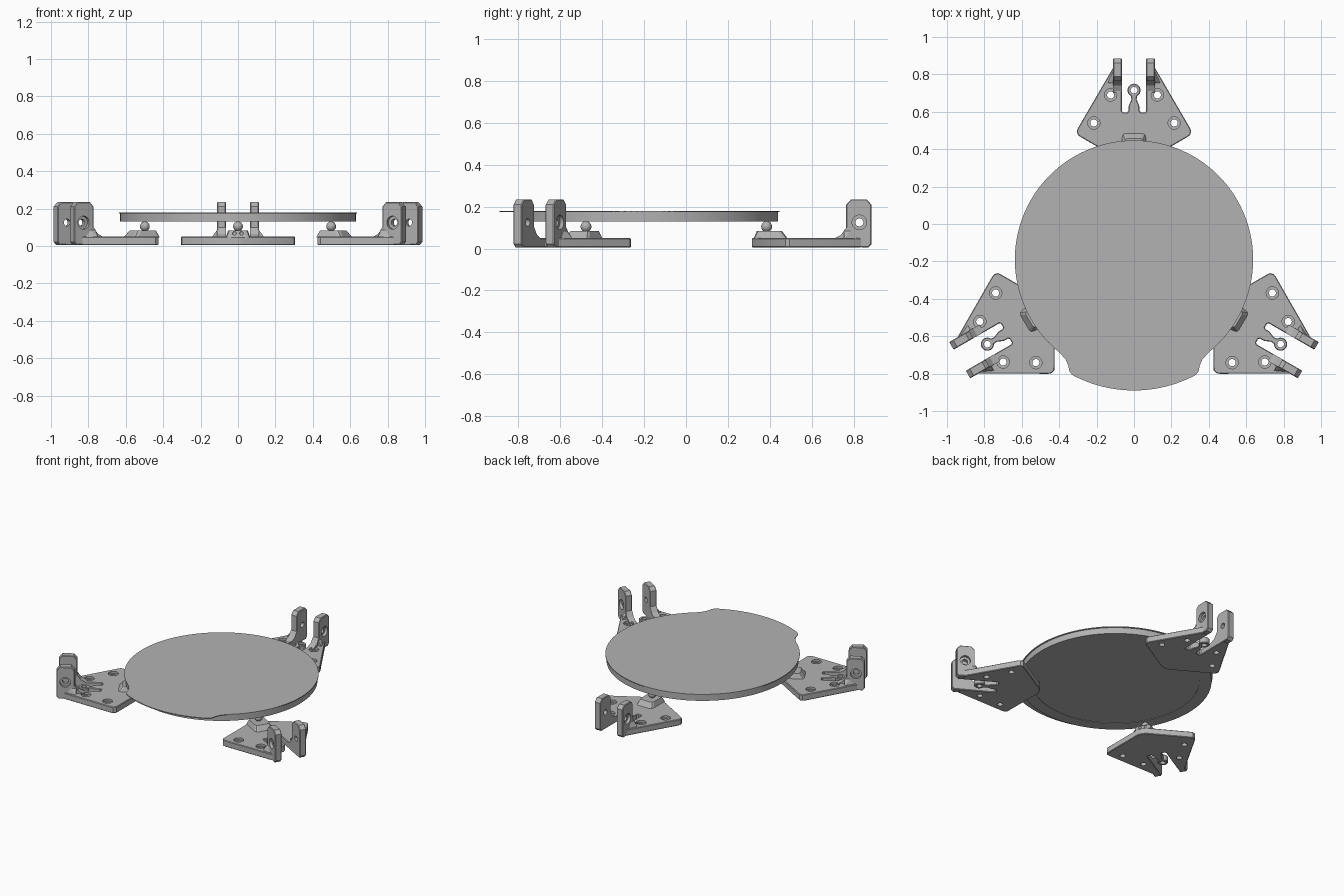
import bpy, bmesh, math
from mathutils import Matrix, Vector

default = bpy.data.objects.get("Cube")
if default:
    bpy.data.objects.remove(default, do_unlink=True)

GREY = (0.45, 0.45, 0.45, 1)
mat = bpy.data.materials.new("plain grey")
mat.use_nodes = True
mat.diffuse_color = GREY
mat.node_tree.nodes["Principled BSDF"].inputs["Base Color"].default_value = GREY

CENTRE = Vector((0, -0.19, 0))


def add(name, bm):
    bmesh.ops.recalc_face_normals(bm, faces=bm.faces)
    mesh = bpy.data.meshes.new(name)
    bm.to_mesh(mesh)
    bm.free()
    mesh.materials.append(mat)
    obj = bpy.data.objects.new(name, mesh)
    bpy.context.collection.objects.link(obj)
    return obj


def prism(name, pts, lo, hi, axis="z", bevel=0.0):
    """Extrude an outline along z, or a (y, z) outline along x."""
    place = (lambda p: (p[0], p[1], lo)) if axis == "z" else (lambda p: (lo, p[0], p[1]))
    step = (0, 0, hi - lo) if axis == "z" else (hi - lo, 0, 0)
    bm = bmesh.new()
    cap = bm.faces.new([bm.verts.new(place(p)) for p in pts])
    out = bmesh.ops.extrude_face_region(bm, geom=[cap])
    top = [v for v in out["geom"] if isinstance(v, bmesh.types.BMVert)]
    bmesh.ops.translate(bm, verts=top, vec=step)
    if bevel:
        i = 2 if axis == "z" else 0
        rim = [e for e in bm.edges if abs(e.verts[0].co[i] - e.verts[1].co[i]) < 1e-6]
        bmesh.ops.bevel(bm, geom=rim, offset=bevel, segments=1, affect="EDGES")
    return add(name, bm)


def arc(cx, cy, r, start, end, n):
    angles = [math.radians(start + (end - start) * i / n) for i in range(n + 1)]
    return [(cx + r * math.cos(a), cy + r * math.sin(a)) for a in angles]


def circle(cx, cy, r, n=32):
    return arc(cx, cy, r, 0, 360, n)[:-1]


def cut(obj, cutters):
    for c in cutters:
        mod = obj.modifiers.new("cut", "BOOLEAN")
        mod.operation, mod.solver, mod.object = "DIFFERENCE", "EXACT", c
    bpy.context.view_layer.update()
    baked = bpy.data.meshes.new_from_object(obj.evaluated_get(bpy.context.evaluated_depsgraph_get()))
    obj.modifiers.clear()
    obj.data = baked
    for c in cutters:
        bpy.data.objects.remove(c, do_unlink=True)


def smooth(obj):
    bpy.ops.object.select_all(action="DESELECT")
    obj.select_set(True)
    bpy.context.view_layer.objects.active = obj
    bpy.ops.object.shade_smooth_by_angle(angle=math.radians(30))


# Round bed with a shallow recess underneath
bed = prism("bed_body", circle(0, CENTRE.y, 0.63, 128), 0.13, 0.174)
cut(bed, [prism("recess", circle(0, CENTRE.y, 0.55, 96), 0.12, 0.133)])
smooth(bed)

# Thin sheet on top, with a pull tab at the front
half = arc(0, CENTRE.y, 0.70, -90, -62, 14)
half += [(0.345, -0.79), (0.352, -0.755), (0.365, -0.725)]
half += arc(0, CENTRE.y, 0.637, -51, 90, 60)
sheet = half + [(-x, y) for x, y in reversed(half[1:-1])]
prism("top_sheet", sheet, 0.174, 0.18)

# Bracket base: rounded kite with an open slot and a tongue ending in an eye
side = [(0.025, 0.315), (0.28, 0.462), (0.3, 0.475), (0.306, 0.495), (0.3, 0.512),
        (0.112, 0.835), (0.065, 0.835), (0.065, 0.605), (0.058, 0.597),
        (0.036, 0.597), (0.029, 0.606), (0.029, 0.63), (0.014, 0.665)]
side += arc(0, 0.715, 0.035, -62, 90, 12)
outline = side + [(-x, y) for x, y in reversed(side[:-1])]
base = prism("bracket_base", outline, 0.005, 0.05, bevel=0.004)
holes = [prism("eye", circle(0, 0.715, 0.018), -0.1, 0.1)]
for sx in (-1, 1):
    for x, y in ((0.125, 0.69), (0.215, 0.54)):
        holes.append(prism("bore", circle(sx * x, y, 0.019), -0.1, 0.1))
        holes.append(prism("counterbore", circle(sx * x, y, 0.033), 0.035, 0.1))
cut(base, holes)
smooth(base)
parts = [base]

# Upright ears with a cross bore, and a sloped gusset at the foot of each
ear_profile = [(0.765, 0.01), (0.87, 0.005), (0.886, 0.022), (0.886, 0.21),
               (0.862, 0.235), (0.788, 0.235), (0.765, 0.21)]
gusset_profile = [(0.70, 0.045), (0.78, 0.045), (0.78, 0.1), (0.765, 0.1), (0.74, 0.065)]
for sx, label in ((-1, "right"), (1, "left")):
    ear = prism(label + "_ear", ear_profile, sx * 0.065, sx * 0.112, "x", 0.004)
    cut(ear, [prism("bore", circle(0.828, 0.125, 0.019), -0.2, 0.2, "x"),
              prism("counterbore", circle(0.828, 0.125, 0.035), sx * 0.092, sx * 0.2, "x")])
    smooth(ear)
    parts.append(ear)
    parts.append(prism(label + "_gusset", gusset_profile, sx * 0.065, sx * 0.112, "x"))
    # Outer web bracing the ear, tapering down to the base
    bm = bmesh.new()
    web = [(0.108, 0.755, 0.045), (0.142, 0.755, 0.045), (0.114, 0.815, 0.045),
           (0.108, 0.815, 0.045), (0.108, 0.755, 0.09), (0.108, 0.79, 0.09)]
    for x, y, z in web:
        bm.verts.new((sx * x, y, z))
    bmesh.ops.convex_hull(bm, input=bm.verts[:])
    parts.append(add(label + "_web", bm))

# Tapered ball seat with two small sockets on its inner face
bm = bmesh.new()
bmesh.ops.create_cube(bm, size=1)
for v in bm.verts:
    top = v.co.z > 0
    wide, front, back = (0.052, 0.338, 0.458) if top else (0.066, 0.322, 0.488)
    v.co = ((wide if v.co.x > 0 else -wide), (back if v.co.y > 0 else front),
            (0.084 if top else 0.045))
corners = [e for e in bm.edges if abs(e.verts[0].co.z - e.verts[1].co.z) > 0.01]
bmesh.ops.bevel(bm, geom=corners, offset=0.018, segments=2, profile=0.5, affect="EDGES")
seat = add("ball_seat", bm)
sockets = []
for sx in (-1, 1):
    bm = bmesh.new()
    bmesh.ops.create_uvsphere(bm, u_segments=16, v_segments=10, radius=0.011,
                              matrix=Matrix.Translation((sx * 0.019, 0.331, 0.068)))
    sockets.append(add("socket", bm))
cut(seat, sockets)
parts.append(seat)

# Ball carrying the bed
bm = bmesh.new()
bmesh.ops.create_uvsphere(bm, u_segments=32, v_segments=16, radius=0.026,
                          matrix=Matrix.Translation((0, 0.385, 0.105)))
ball = add("support_ball", bm)
smooth(ball)
parts.append(ball)

# Repeat the bracket three times around the bed
for name, turn in (("left", -120), ("right", 120)):
    move = (Matrix.Translation(CENTRE) @ Matrix.Rotation(math.radians(turn), 4, "Z")
            @ Matrix.Translation(-CENTRE))
    for part in parts:
        twin = bpy.data.objects.new(name + "_bracket_" + part.name, part.data)
        twin.matrix_world = move
        bpy.context.collection.objects.link(twin)
